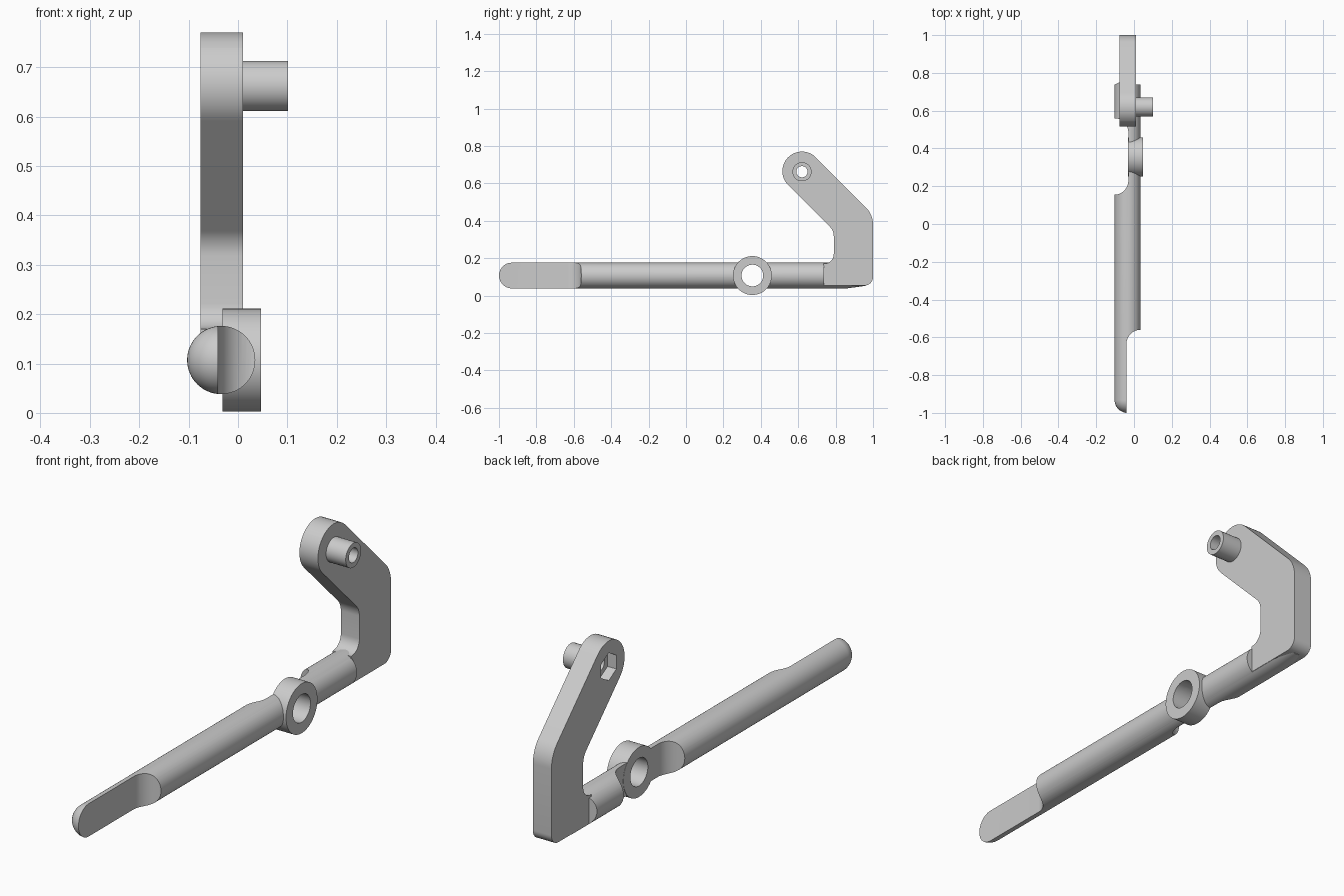
import bpy, bmesh, math
from mathutils import Vector

default = bpy.data.objects.get("Cube")
if default:
    bpy.data.objects.remove(default, do_unlink=True)

grey = bpy.data.materials.new("plain_grey")
grey.use_nodes = True
grey.diffuse_color = (0.6, 0.6, 0.6, 1)
grey.node_tree.nodes["Principled BSDF"].inputs["Base Color"].default_value = grey.diffuse_color

AXIS_X, AXIS_Z = "x", "z"
ROD_X, ROD_Z, ROD_R = -0.034, 0.107, 0.069


def finish(name, bm):
    bmesh.ops.remove_doubles(bm, verts=bm.verts, dist=1e-5)
    bmesh.ops.recalc_face_normals(bm, faces=bm.faces)
    mesh = bpy.data.meshes.new(name)
    bm.to_mesh(mesh)
    bm.free()
    mesh.materials.append(grey)
    obj = bpy.data.objects.new(name, mesh)
    bpy.context.collection.objects.link(obj)
    return obj


def prism(name, outline, axis, low, high):
    """Extrude a 2D outline: (y, z) along x, or (x, y) along z."""
    bm = bmesh.new()
    place = (lambda p: (low, p[0], p[1])) if axis == AXIS_X else (lambda p: (p[0], p[1], low))
    face = bm.faces.new([bm.verts.new(place(p)) for p in outline])
    moved = bmesh.ops.extrude_face_region(bm, geom=[face], use_keep_orig=True)["geom"]
    step = Vector((high - low, 0, 0)) if axis == AXIS_X else Vector((0, 0, high - low))
    bmesh.ops.translate(bm, vec=step, verts=[v for v in moved if isinstance(v, bmesh.types.BMVert)])
    return finish(name, bm)


def circle(cy, cz, r, sides=48, turn=0.0):
    return [(cy + r * math.cos(turn + math.tau * i / sides),
             cz + r * math.sin(turn + math.tau * i / sides)) for i in range(sides)]


def rounded(corners, steps=10):
    """Round each (y, z, tangent length) corner with a circular arc."""
    out = []
    for i, (y, z, t) in enumerate(corners):
        p = Vector((y, z))
        if t == 0:
            out.append(p)
            continue
        u = (Vector(corners[i - 1][:2]) - p).normalized()
        v = (Vector(corners[(i + 1) % len(corners)][:2]) - p).normalized()
        half = u.angle(v) / 2
        centre = p + (u + v).normalized() * (t / math.cos(half))
        a, b = p + u * t - centre, p + v * t - centre
        sweep = math.pi - 2 * half
        for k in range(steps + 1):
            f = k / steps
            out.append(centre + (a * math.sin((1 - f) * sweep) + b * math.sin(f * sweep)) / math.sin(sweep))
    return out


def cut(obj, *cutters):
    for c in cutters:
        c.hide_render = True
        mod = obj.modifiers.new("cut", "BOOLEAN")
        mod.operation, mod.solver, mod.object = "DIFFERENCE", "EXACT", c
    bpy.context.view_layer.update()
    deps = bpy.context.evaluated_depsgraph_get()
    mesh = bpy.data.meshes.new_from_object(obj.evaluated_get(deps))
    obj.modifiers.clear()
    obj.data = mesh


def scoop(x, y, side_x, side_y, r=0.075):
    """Quarter arc leading from a flat out to the round rod."""
    return [(x + side_x * r * math.cos(a), y + side_y * r * math.sin(a))
            for a in (math.pi / 2 * i / 12 for i in range(13))]


# Round rod with a domed front end
profile = [(-0.931 - ROD_R * math.cos(a), ROD_R * math.sin(a))
           for a in (math.pi / 2 * i / 12 for i in range(13))]
profile += [(0.86, ROD_R), (0.96, 0.055), (0.96, 0)]
bm = bmesh.new()
verts = [bm.verts.new((ROD_X + r, y, ROD_Z)) for y, r in profile]
edges = [bm.edges.new(pair) for pair in zip(verts, verts[1:])]
bmesh.ops.spin(bm, geom=verts + edges, cent=(ROD_X, 0, ROD_Z), axis=(0, 1, 0),
               angle=math.tau, steps=64)
rod = finish("rod", bm)

# Flats on both sides of the rod, and its trim beside the arm
front_flat = prism("front_flat_cutter",
                   [(0.1, -1.1), (-0.04, -1.1)] + scoop(0.035, -0.635, -1, 1) + [(0.1, -0.56)],
                   AXIS_Z, -0.1, 0.3)
rear_flat = prism("rear_flat_cutter",
                  [(-0.2, 0.56), (-0.2, 0.155)] + scoop(-0.105, 0.23, 1, -1)[::-1]
                  + scoop(-0.105, 0.485, 1, 1), AXIS_Z, -0.1, 0.3)
left_trim = prism("left_trim_cutter", [(0.009, 0.738), (0.2, 0.738), (0.2, 1.2), (0.009, 1.2)],
                  AXIS_Z, -0.1, 0.3)
right_trim = prism("right_trim_cutter", [(-0.074, 0.752), (-0.11, 0.733), (-0.2, 0.733),
                                         (-0.2, 1.2), (-0.074, 1.2)], AXIS_Z, -0.1, 0.3)
pivot_hole = prism("pivot_hole_cutter", circle(0.355, ROD_Z, 0.058), AXIS_X, -0.2, 0.2)
cut(rod, front_flat, rear_flat, left_trim, right_trim, pivot_hole)

# Pivot ring
ring = prism("pivot_ring", circle(0.355, ROD_Z, 0.104, 64), AXIS_X, -0.031, 0.047)
cut(ring, pivot_hole)

# Cranked arm with a rounded head
arm = prism("arm", rounded([
    (0.735, 0.054, 0), (1.0, 0.054, 0.045), (1.0, 0.433, 0.055),
    (0.62, 0.813, 0.104), (0.472, 0.665, 0.104),
    (0.79, 0.347, 0.03), (0.79, 0.17, 0.052), (0.735, 0.17, 0)]), AXIS_X, -0.076, 0.01)

# Hollow pin on the head, with a hexagonal pocket behind it
pin = prism("pin", circle(0.62, 0.662, 0.051), AXIS_X, 0.0, 0.101)
pin_hole = prism("pin_hole_cutter", circle(0.62, 0.662, 0.03), AXIS_X, -0.2, 0.2)
hex_pocket = prism("hex_pocket_cutter", circle(0.62, 0.662, 0.058, 6, math.pi / 6),
                   AXIS_X, -0.2, -0.035)
cut(arm, pin_hole, hex_pocket)
cut(pin, pin_hole)

for c in (front_flat, rear_flat, left_trim, right_trim, pivot_hole, pin_hole, hex_pocket):
    bpy.data.objects.remove(c, do_unlink=True)
bpy.context.view_layer.update()

# Smooth the round surfaces, keep the edges sharp
bpy.ops.object.select_all(action="DESELECT")
for part in (rod, ring, arm, pin):
    part.select_set(True)
bpy.context.view_layer.objects.active = rod
bpy.ops.object.shade_smooth_by_angle(angle=math.radians(30))
